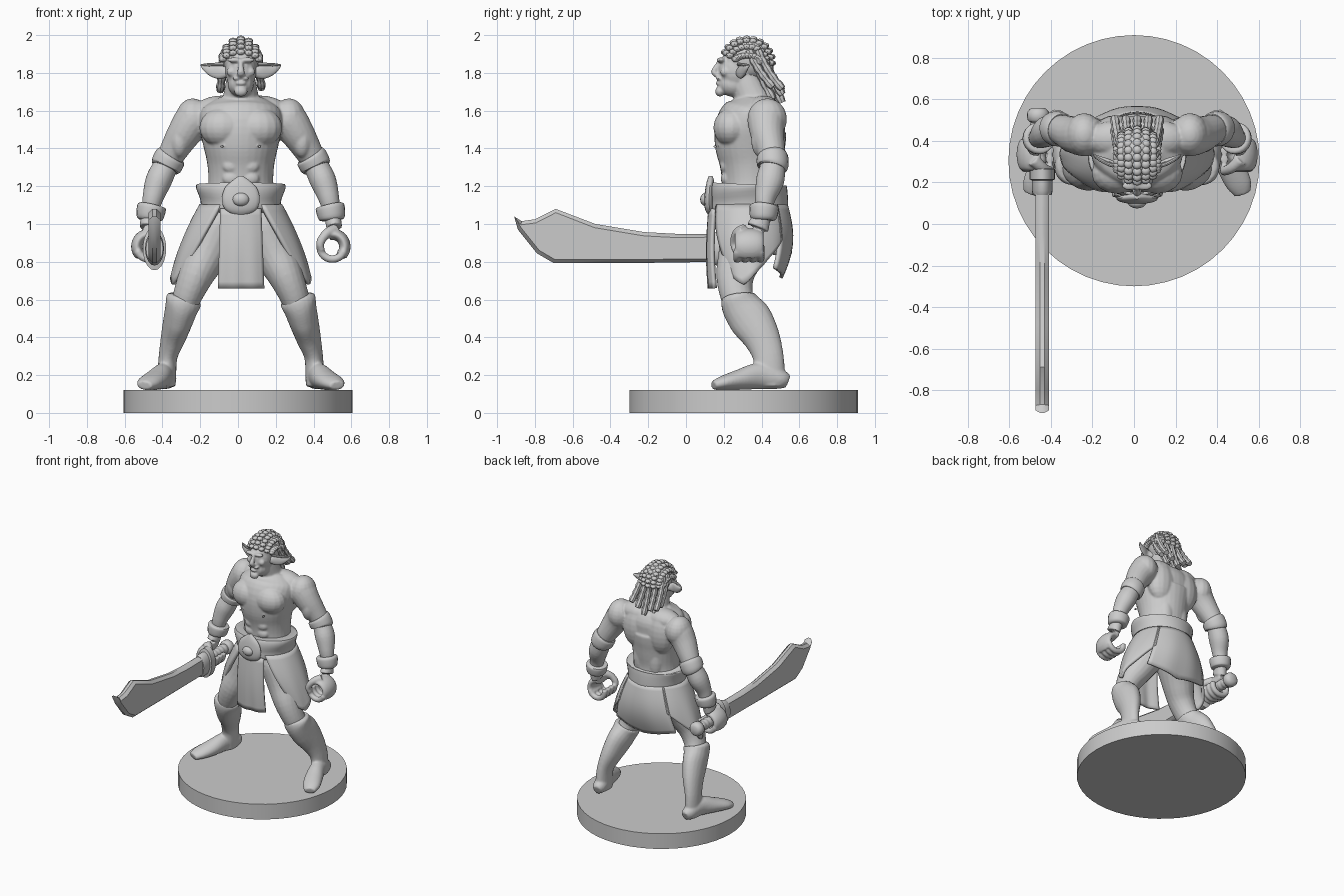
import bpy, bmesh, math, random
from mathutils import Vector, Matrix

random.seed(4)
if "Cube" in bpy.data.objects:
    bpy.data.objects.remove(bpy.data.objects["Cube"], do_unlink=True)

grey = bpy.data.materials.new("plain_grey")
grey.use_nodes = True
grey.diffuse_color = (.6, .6, .6, 1)
grey.node_tree.nodes["Principled BSDF"].inputs["Base Color"].default_value = (.6, .6, .6, 1)

X, Y = Vector((1, 0, 0)), Vector((0, 1, 0))
OFFSET = .015          # the figure stands slightly off the base centre
made = []


def finish(name, bm, voxel=0, solid=0, shift=OFFSET):
    """Turn a bmesh into a named object, optionally fused or thickened."""
    bmesh.ops.recalc_face_normals(bm, faces=bm.faces)
    mesh = bpy.data.meshes.new(name)
    bm.to_mesh(mesh)
    bm.free()
    mesh.materials.append(grey)
    obj = bpy.data.objects.new(name, mesh)
    bpy.context.collection.objects.link(obj)
    obj.location.x = shift
    if solid:
        mod = obj.modifiers.new("thickness", "SOLIDIFY")
        mod.thickness, mod.offset = solid, 0
    if voxel:
        mod = obj.modifiers.new("fuse", "REMESH")
        mod.mode, mod.voxel_size, mod.use_smooth_shade = "VOXEL", voxel, True
        mod = obj.modifiers.new("soften", "SMOOTH")
        mod.factor, mod.iterations = .5, 4
    made.append(obj)
    return obj


def smooth_path(pts, steps):
    """Catmull-Rom interpolation of position and radii together."""
    out = []
    for i in range(len(pts) - 1):
        a, b, c, d = pts[max(i - 1, 0)], pts[i], pts[i + 1], pts[min(i + 2, len(pts) - 1)]
        for k in range(steps):
            t = k / steps
            out.append([(2 * q + (r - p) * t + (2 * p - 5 * q + 4 * r - s) * t * t
                         + (3 * q - p - 3 * r + s) * t ** 3) / 2 for p, q, r, s in zip(a, b, c, d)])
    return out + [list(pts[-1])]


def tube(bm, pts, ref=X, sides=20, steps=4, both=False):
    """Loft ellipses along points (x, y, z, radius[, second radius])."""
    pts = [tuple(p) if len(p) == 5 else (*p, p[3]) for p in pts]
    for sign in ((1, -1) if both else (1,)):
        path = smooth_path([(p[0] * sign, *p[1:]) for p in pts], steps)
        centres = [Vector(p[:3]) for p in path]
        rings = []
        for i, p in enumerate(path):
            t = (centres[min(i + 1, len(path) - 1)] - centres[max(i - 1, 0)]).normalized()
            u = (ref - t * ref.dot(t)).normalized()
            v = t.cross(u)
            angles = [math.tau * k / sides for k in range(sides)]
            rings.append([bm.verts.new(centres[i] + u * p[3] * math.cos(a) + v * p[4] * math.sin(a))
                          for a in angles])
        for a, b in zip(rings, rings[1:]):
            for k in range(sides):
                bm.faces.new((a[k], a[k - 1], b[k - 1], b[k]))
        bm.faces.new(rings[0])
        bm.faces.new(rings[-1])


def blob(bm, centre, radii, both=False, seg=16):
    for sign in ((1, -1) if both else (1,)):
        place = Matrix.Translation((centre[0] * sign, *centre[1:]))
        bmesh.ops.create_uvsphere(bm, u_segments=seg, v_segments=seg * 3 // 4, radius=1,
                                  matrix=place @ Matrix.Diagonal((*radii, 1)))


def sheet(name, fn, nu=16, nv=12, solid=.02):
    """Thick cloth from a function of (u, v)."""
    bm = bmesh.new()
    grid = [[bm.verts.new(fn(i / nu, j / nv)) for j in range(nv + 1)] for i in range(nu + 1)]
    for a, b in zip(grid, grid[1:]):
        for j in range(nv):
            bm.faces.new((a[j], a[j + 1], b[j + 1], b[j]))
    return finish(name, bm, solid=solid)


# Round base
bm = bmesh.new()
bmesh.ops.create_cone(bm, cap_ends=True, segments=48, radius1=.605, radius2=.605, depth=.12,
                      matrix=Matrix.Translation((0, .305, .06)))
finish("round_base", bm, shift=0)

# Body: torso, neck and muscles
body = bmesh.new()
tube(body, [(0, .34, 1, .19, .18), (0, .345, 1.12, .185, .165), (0, .345, 1.22, .172, .155),
            (0, .345, 1.32, .178, .168), (0, .34, 1.42, .2, .187), (0, .345, 1.52, .22, .188),
            (0, .375, 1.6, .21, .155), (0, .39, 1.66, .13, .1)], sides=32)
tube(body, [(0, .385, 1.58, .14, .11), (0, .355, 1.66, .1, .1), (0, .32, 1.75, .08, .085), (0, .31, 1.8, .07, .08)])
blob(body, (.095, .245, 1.51), (.125, .1, .105), True)          # chest
blob(body, (.1, .44, 1.5), (.115, .085, .16), True)             # upper back
blob(body, (.06, .45, 1.27), (.06, .05, .15), True)             # lower back
blob(body, (.1, .41, 1.605), (.145, .09, .075), True)           # neck muscle
blob(body, (.1, .155, 1.41), (.01, .012, .01), True)
for row in range(3):
    blob(body, (.048, .206 + .004 * row, 1.37 - .065 * row), (.05, .03, .038), True)

# Arms
tube(body, [(.19, .42, 1.585, .08), (.245, .425, 1.555, .1), (.3, .43, 1.48, .09), (.355, .45, 1.39, .075),
            (.392, .46, 1.32, .066), (.435, .445, 1.23, .07, .075), (.465, .42, 1.14, .056),
            (.482, .41, 1.06, .045), (.495, .38, .98, .042, .06)], both=True)
blob(body, (.255, .43, 1.555), (.09, .105, .11), True)          # shoulder cap
blob(body, (.325, .4, 1.44), (.05, .055, .09), True)            # upper arm muscle


def curl(y, r, wide, thick, start, end):
    """Part of a hand wrapped round a bar along y."""
    angles = [math.radians(start + (end - start) * k / 6) for k in range(7)]
    return [(.485 + r * math.cos(a), y, .88 + r * math.sin(a), wide, thick) for a in angles]


# Hands
tube(body, curl(.335, .066, .078, .03, 105, -45), ref=Y, both=True)
for f in range(4):
    tube(body, curl(.27 + .042 * f, .066, .02, .021, -20, -190), ref=Y, sides=10, both=True)
tube(body, [(.5, .31, .97, .032), (.455, .27, .95, .026), (.42, .255, .9, .022), (.43, .26, .86, .016)], both=True)

# Legs
tube(body, [(.09, .35, 1.04, .12, .15), (.13, .33, .95, .13, .16), (.185, .29, .83, .112, .122),
            (.24, .26, .72, .092, .1), (.29, .275, .6, .075, .085), (.33, .34, .48, .06, .09)], both=True)

# Head and face
blob(body, (0, .315, 1.86), (.09, .125, .115))
blob(body, (0, .27, 1.81), (.083, .1, .11))
blob(body, (0, .255, 1.74), (.07, .085, .068))
blob(body, (0, .18, 1.702), (.036, .026, .028))
tube(body, [(0, .18, 1.87, .012), (0, .168, 1.845, .012), (0, .148, 1.805, .02, .016), (0, .17, 1.785, .024, .014)])
blob(body, (.036, .184, 1.868), (.038, .022, .014), True)
blob(body, (.052, .205, 1.805), (.024, .024, .024), True)
blob(body, (.022, .174, 1.77), (.022, .016, .009), True)
blob(body, (0, .172, 1.745), (.03, .016, .01))
finish("body", body, voxel=.007)

# Pointed ears with a cupped rim
bm = bmesh.new()
tube(bm, [(.07, .29, 1.8, .03, .025), (.11, .29, 1.805, .015, .037), (.15, .305, 1.812, .013, .032),
          (.19, .32, 1.828, .01, .017), (.21, .335, 1.84, .004, .004)], ref=Y, both=True)
tube(bm, [(.09, .28, 1.845, .01), (.13, .285, 1.845, .009), (.18, .31, 1.843, .008), (.21, .333, 1.842, .004)],
     ref=Y, sides=8, both=True)
finish("pointed_ears", bm)

# Braided hair: rows of flat knots over the skull, then two layers of hanging locks
bm = bmesh.new()
blob(bm, (0, .34, 1.87), (.097, .118, .115))
for lane in range(-3, 4):
    phi = math.radians(lane * 25)
    c = math.cos(phi)
    for k in range(11):
        a = math.radians(24 + 16 * k)
        blob(bm, (.098 * math.sin(phi), .325 - .13 * math.cos(a) * (.35 + .65 * c), 1.86 + .122 * math.sin(a) * c),
             (.023, .022, .016), seg=8)
finish("braided_hair", bm)
bm = bmesh.new()
for layer in range(2):
    for lane in range(5):
        x = (lane - 2) * .042
        drop = .25 + .07 * random.random() - abs(x) * .6 - .02 * layer
        lock = []
        for k in range(11):
            t = k / 10
            y = .425 - .05 * layer + .03 * t + .055 * t * t - abs(x) * .5 * (1 - t)
            lock.append((x * (1 + .3 * t), y, 1.92 - drop * t, .024 if k % 2 else .019))
        tube(bm, lock, sides=8, steps=2)
finish("hanging_locks", bm)

# Armbands and wrist cuffs
bm = bmesh.new()
tube(bm, [(.366, .455, 1.365, .076), (.375, .457, 1.35, .084), (.395, .46, 1.31, .083), (.402, .458, 1.295, .073)],
     both=True)
finish("armbands", bm)
bm = bmesh.new()
tube(bm, [(.47, .415, 1.1, .06), (.472, .414, 1.09, .077), (.482, .409, 1.035, .071), (.484, .408, 1.02, .055)],
     both=True)
finish("wrist_cuffs", bm)

# Boots
bm = bmesh.new()
tube(bm, [(.297, .272, .61, .08, .08), (.302, .276, .595, .096, .095), (.316, .3, .55, .086, .106),
          (.333, .345, .49, .078, .115), (.358, .4, .4, .066, .098), (.385, .435, .3, .05, .082),
          (.392, .44, .2, .05, .085), (.395, .44, .14, .05, .085)], both=True)
tube(bm, [(.385, .54, .165, .03, .035), (.39, .5, .178, .05, .052), (.41, .39, .195, .055, .07),
          (.45, .28, .175, .066, .054), (.49, .195, .158, .062, .038), (.51, .145, .145, .04, .024)], both=True)
finish("boots", bm, voxel=.008)

# Belt and buckle
bm = bmesh.new()
tube(bm, [(0, .335, 1.06, .195, .19), (0, .335, 1.075, .208, .205), (0, .335, 1.13, .215, .205),
          (0, .33, 1.19, .237, .203), (0, .33, 1.21, .234, .19)], sides=40, steps=3)
finish("belt", bm)
bm = bmesh.new()
tube(bm, [(0, .135, 1.05, .04, .015), (0, .125, 1.08, .085, .024), (0, .122, 1.13, .1, .026),
          (0, .125, 1.19, .085, .022), (0, .13, 1.23, .045, .018), (0, .13, 1.255, .01, .01)])
blob(bm, (0, .105, 1.13), (.045, .03, .036))
finish("buckle", bm)

# Skirt panels and loincloth
sheet("front_loincloth", lambda u, v: (
    (u - .5) * (.21 + .03 * v), .128 - .012 * math.sin(v * 3) + .1 * (u - .5) ** 2
    + .004 * math.sin(u * 14) * v, 1.08 - .42 * v))


def drape(start, end, hem, swing=0):
    """Cloth hung from the belt between two angles; swing pulls its first edge back."""
    def point(u, v):
        first = start + swing * v
        a = math.radians(first + (end - first) * u)
        z = 1.1 + (hem(u) - 1.1) * v
        k = (1.1 - z) / .42
        fold = 1 + .015 * k * math.sin(a * 11)
        depth = .195 + .05 * math.sin(k * 3.1) - .045 * k
        return ((.21 + .24 * k - .08 * k * k) * fold * math.cos(a), .335 + depth * fold * math.sin(a), z)
    return point


def side_hem(u):
    return .68 + .35 * abs(u - .25) ** 1.4


sheet("left_skirt_panel", drape(-60, 48, side_hem, 28))
sheet("right_skirt_panel", drape(240, 132, side_hem, -28))
sheet("back_skirt_panel", drape(44, 136, lambda u: .715 + .1 * abs(u - .5)))

# Curved sword: bevelled blade, guard, ringed grip and pommel
SX = -.457
outline = [(.2, .945), (-.05, .948), (-.22, .957), (-.48, 1), (-.69, 1.08), (-.8, 1.025), (-.87, 1.015),
           (-.91, 1.04), (-.89, .97), (-.79, .845), (-.7, .793), (-.3, .793), (.2, .8)]
bm = bmesh.new()
sides = [[bm.verts.new((SX + s * .01, y, z)) for y, z in outline] for s in (1, -1)]
flats = [bm.faces.new(side) for side in sides]
for k in range(len(outline)):
    bm.faces.new((sides[0][k], sides[0][k - 1], sides[1][k - 1], sides[1][k]))
bmesh.ops.recalc_face_normals(bm, faces=bm.faces)
bmesh.ops.inset_region(bm, faces=flats, thickness=.02, depth=.022)
finish("sword_blade", bm)
bm = bmesh.new()
tube(bm, [(SX, .14, .87, .045, .08), (SX, .16, .87, .05, .09), (SX, .21, .87, .05, .09),
          (SX, .215, .87, .062, .115), (SX, .265, .87, .062, .115), (SX, .27, .87, .04, .08)], steps=1)
finish("sword_guard", bm)
bm = bmesh.new()
tube(bm, [(SX - .02, .25 + .02 * k, .875, .04 if k % 2 else .035) for k in range(14)], steps=2)
tube(bm, [(SX - .02, .49, .875, .035), (SX - .02, .5, .875, .05), (SX - .02, .54, .875, .052),
          (SX - .02, .56, .875, .03)], steps=2)
finish("sword_grip", bm)

# Smooth shading with crisp edges
bpy.ops.object.select_all(action="DESELECT")
for obj in made:
    obj.select_set(True)
bpy.context.view_layer.objects.active = made[0]
bpy.ops.object.shade_smooth_by_angle(angle=math.radians(40))
